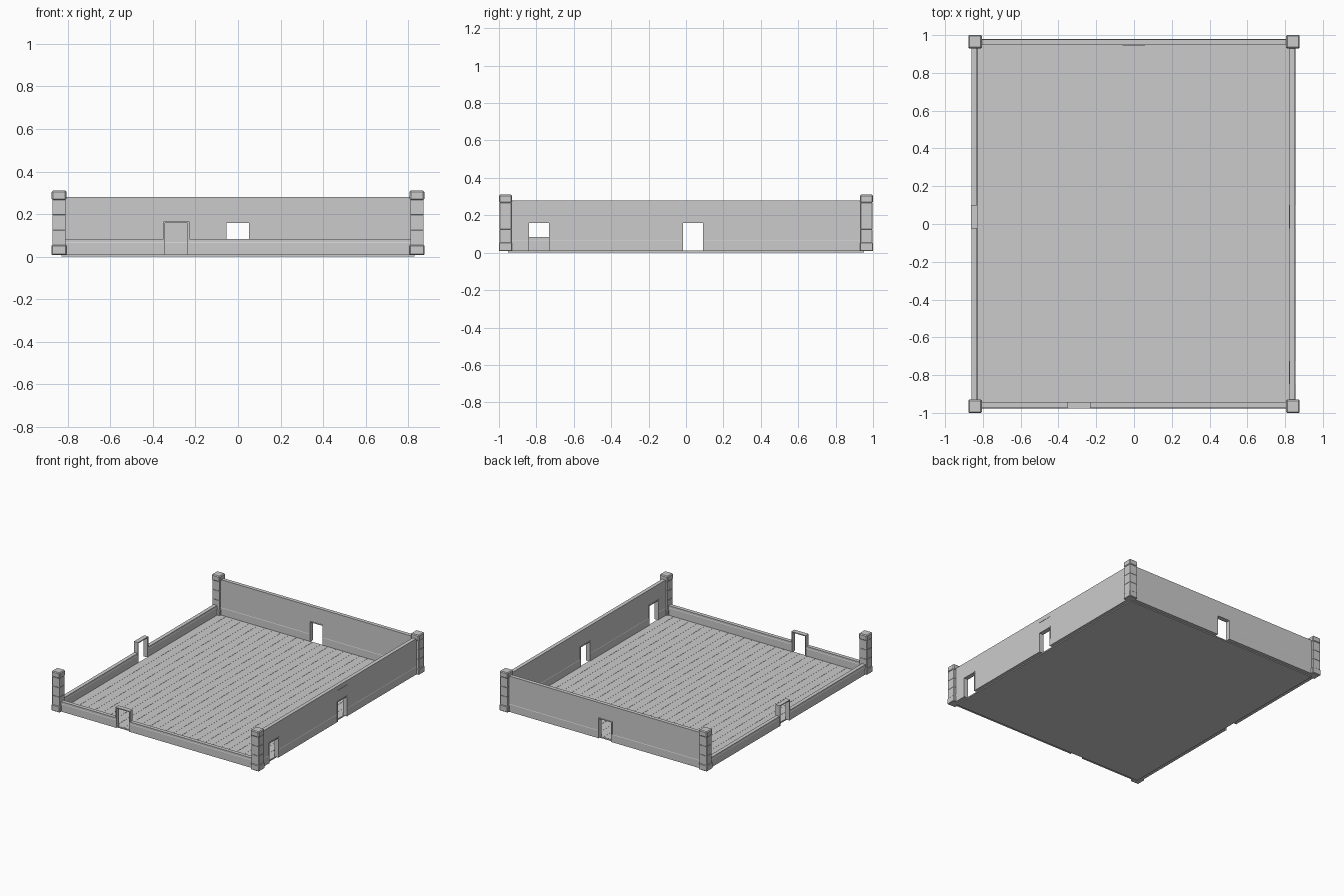
import bpy, bmesh
from mathutils import Matrix

if "Cube" in bpy.data.objects:
    bpy.data.objects.remove(bpy.data.objects["Cube"])

H, DOOR, LOW = 0.28, 0.158, 0.083     # wall height, door opening, low wall height
Z0 = 0.008                            # underside of walls and pillars


def new_object(name, bm):
    bmesh.ops.recalc_face_normals(bm, faces=bm.faces)
    me = bpy.data.meshes.new(name)
    bm.to_mesh(me)
    bm.free()
    ob = bpy.data.objects.new(name, me)
    bpy.context.collection.objects.link(ob)
    return ob


def add_box(bm, x0, x1, y0, y1, z0, z1):
    m = Matrix.Translation(((x0 + x1) / 2, (y0 + y1) / 2, (z0 + z1) / 2)) @ \
        Matrix.Diagonal((x1 - x0, y1 - y0, z1 - z0, 1))
    return bmesh.ops.create_cube(bm, size=1, matrix=m)["verts"]


def add_bevel_box(bm, c, half, z0, z1, bevel):
    vs = add_box(bm, c[0] - half, c[0] + half, c[1] - half, c[1] + half, z0, z1)
    edges = list({e for v in vs for e in v.link_edges})
    bmesh.ops.bevel(bm, geom=edges, offset=bevel, segments=1, affect='EDGES')


def add_extrusion(bm, profile, u0, u1):
    """Extrude a (depth, height) profile along local x."""
    a = [bm.verts.new((u0, d, z)) for d, z in profile]
    b = [bm.verts.new((u1, d, z)) for d, z in profile]
    bm.faces.new(a)
    bm.faces.new(b[::-1])
    for i in range(len(a)):
        j = (i + 1) % len(a)
        bm.faces.new((a[i], a[j], b[j], b[i]))


# Cross-sections: wide base board, stepped in above
low_profile = [(-0.016, Z0), (0.016, Z0), (0.016, 0.065), (0.0145, 0.068),
               (0.0145, LOW), (-0.0145, LOW), (-0.0145, 0.068), (-0.016, 0.065)]
full_profile = [(H if z == LOW else z) for _, z in low_profile]
full_profile = [(d, z) for (d, _), z in zip(low_profile, full_profile)]


def wall(name, half_len, doors, full, place):
    """Wall along local x, cut by door openings (start, end), with door frames."""
    bm = bmesh.new()
    prof = full_profile if full else low_profile
    cuts = [-half_len] + [u for d in doors for u in d] + [half_len]
    for u0, u1 in zip(cuts[::2], cuts[1::2]):
        add_extrusion(bm, prof, u0, u1)
    if full:
        for u0, u1 in doors:
            add_box(bm, u0, u1, -0.0145, 0.0145, DOOR, H)
    new_object(name, bm).matrix_world = place
    for i, (u0, u1) in enumerate(doors):
        f, t = bmesh.new(), 0.007
        add_box(f, u0 - t, u0 + 0.001, -0.0175, 0.0175, Z0, DOOR)
        add_box(f, u1 - 0.001, u1 + t, -0.0175, 0.0175, Z0, DOOR)
        add_box(f, u0 - t, u1 + t, -0.0175, 0.0175, DOOR, DOOR + t)
        new_object(f"{name}_door_frame_{i + 1}", f).matrix_world = place


def along_y(x):
    # local x becomes world y
    return Matrix.Translation((x, 0, 0)) @ Matrix(((0, -1, 0, 0), (1, 0, 0, 0),
                                                  (0, 0, 1, 0), (0, 0, 0, 1)))


# Walls: back and right at full height, front and left cut away low
wall("back_wall", 0.815, [(-0.055, 0.052)], True, Matrix.Translation((0, 0.963, 0)))
wall("front_wall", 0.815, [(-0.344, -0.236)], False, Matrix.Translation((0, -0.96, 0)))
wall("right_wall", 0.937, [(-0.84, -0.732), (-0.016, 0.093)], True, along_y(0.838))
wall("left_wall", 0.937, [(-0.016, 0.093)], False, along_y(-0.845))

# Thin ledge above the side door
bm = bmesh.new()
add_box(bm, 0.836, 0.855, -0.02, 0.097, 0.243, 0.248)
new_object("right_wall_ledge", bm)

# Corner pillars: base block, stacked shaft blocks, bevelled cap
for sx, nx in ((-1, "left"), (1, "right")):
    for sy, ny in ((-1, "front"), (1, "back")):
        c = (sx * 0.841, sy * 0.965)
        bm = bmesh.new()
        add_bevel_box(bm, c, 0.035, Z0, 0.055, 0.004)
        n, z0, z1 = 3, 0.053, 0.268
        for k in range(n):
            a, b = z0 + (z1 - z0) * k / n, z0 + (z1 - z0) * (k + 1) / n
            add_bevel_box(bm, c, 0.031, a, b, 0.0012)
        add_bevel_box(bm, c, 0.035, 0.266, 0.31, 0.006)
        new_object(f"{ny}_{nx}_pillar", bm)

# Floor slab and planks running front to back
bm = bmesh.new()
add_box(bm, -0.83, 0.83, -0.953, 0.953, 0, 0.009)
new_object("floor_slab", bm)
bm = bmesh.new()
w = 0.0664
for k in range(25):
    x = -0.83 + k * w
    add_box(bm, x + 0.0006, x + w - 0.0006, -0.95, 0.95, 0.007, 0.0105)
new_object("floor_planks", bm)
